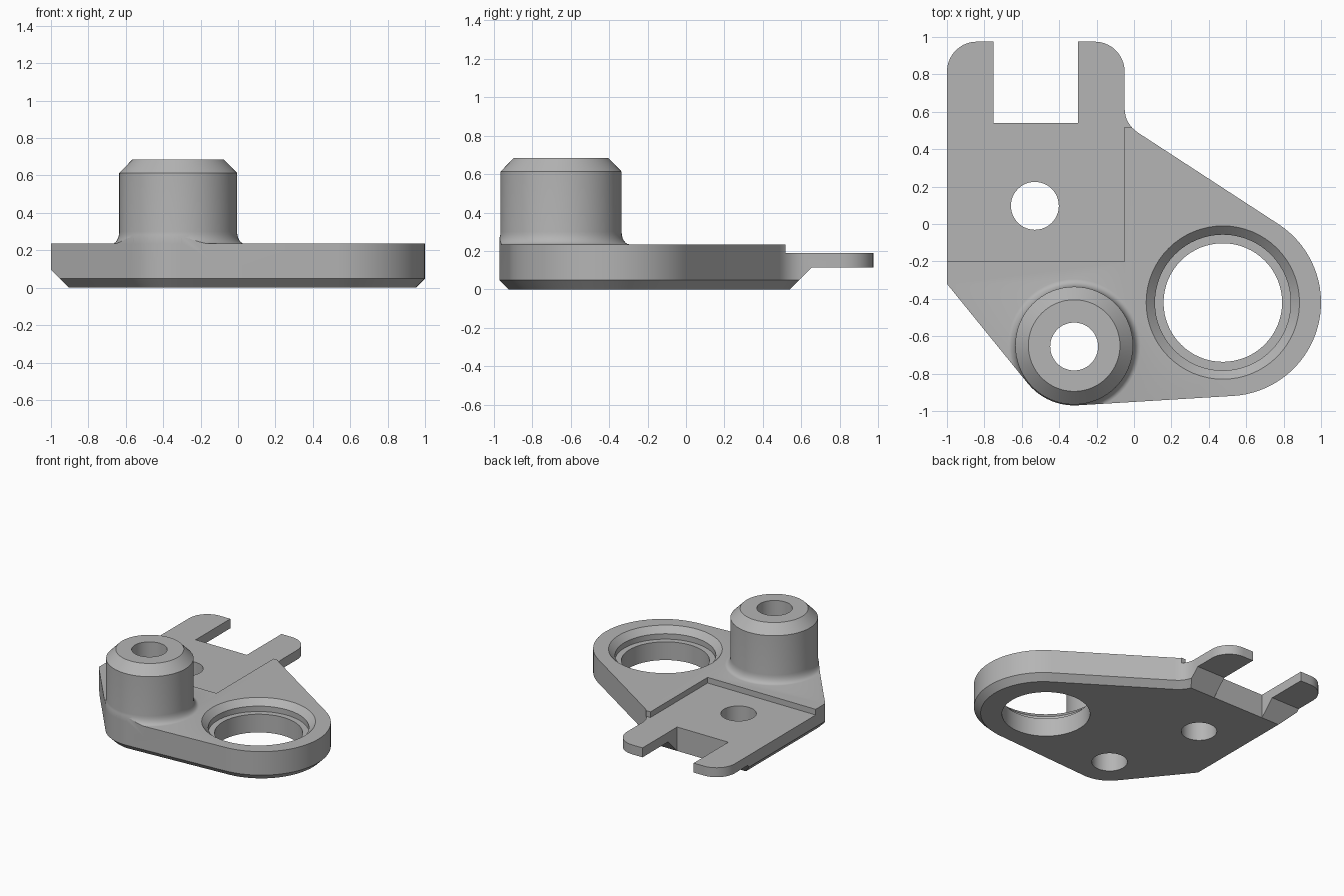
import bpy, bmesh, math
from mathutils import Vector

cube = bpy.data.objects.get("Cube")
if cube:
    bpy.data.objects.remove(cube, do_unlink=True)

metal = bpy.data.materials.new("plain grey")
metal.use_nodes = True
grey = (0.46, 0.46, 0.46, 1)
metal.diffuse_color = grey
metal.node_tree.nodes["Principled BSDF"].inputs["Base Color"].default_value = grey


def rings_to_object(name, rings):
    """Loft a closed solid through matching rings of points."""
    bm = bmesh.new()
    loops = [[bm.verts.new(p) for p in ring] for ring in rings]
    for a, b in zip(loops, loops[1:]):
        for i in range(len(a)):
            j = (i + 1) % len(a)
            bm.faces.new((a[i], a[j], b[j], b[i]))
    bm.faces.new(loops[0])
    bm.faces.new(loops[-1])
    bmesh.ops.recalc_face_normals(bm, faces=bm.faces)
    mesh = bpy.data.meshes.new(name)
    bm.to_mesh(mesh)
    bm.free()
    mesh.materials.append(metal)
    obj = bpy.data.objects.new(name, mesh)
    bpy.context.collection.objects.link(obj)
    return obj


def flat(points, z):
    return [(x, y, z) for x, y in points]


def arc(cx, cy, r, start, end, steps):
    angles = [math.radians(start + (end - start) * i / steps) for i in range(steps + 1)]
    return [(cx + r * math.cos(a), cy + r * math.sin(a)) for a in angles]


def lathe(name, cx, cy, profile, steps=64):
    return rings_to_object(name, [flat(arc(cx, cy, r, 0, 360, steps)[:-1], z)
                                  for r, z in profile])


def box(name, x0, x1, y0, y1, z0, z1):
    base = [(x0, y0), (x1, y0), (x1, y1), (x0, y1)]
    return rings_to_object(name, [flat(base, z0), flat(base, z1)])


def inset(points, d):
    """Mitred inward offset of a counter-clockwise outline."""
    result = []
    for i, p in enumerate(points):
        p = Vector(p)
        e1 = (p - Vector(points[i - 1])).normalized()
        e2 = (Vector(points[(i + 1) % len(points)]) - p).normalized()
        n1, n2 = Vector((-e1.y, e1.x)), Vector((-e2.y, e2.x))
        result.append(tuple(p + (n1 + n2) * d / (1 + n1.dot(n2))))
    return result


def combine(target, other, operation):
    mod = target.modifiers.new(operation, 'BOOLEAN')
    mod.operation = operation
    mod.solver = 'EXACT'
    mod.object = other
    bpy.context.view_layer.objects.active = target
    bpy.ops.object.modifier_apply(modifier=mod.name)
    bpy.data.objects.remove(other, do_unlink=True)


# Outline: boss end, ring end, blend into the tab, rounded tab corners
blend = []
a, b, c = Vector((0.025, 0.486)), Vector((-0.05, 0.535)), Vector((-0.05, 0.62))
for i in range(9):
    t = i / 8
    blend.append(tuple(a * (1 - t) ** 2 + b * 2 * t * (1 - t) + c * t * t))
outline = ([(-1, -0.32)]
           + arc(-0.32, -0.65, 0.32, 219, 273.5, 16)
           + arc(0.5, -0.42, 0.5, -86.5, 56.8, 36)
           + blend
           + arc(-0.21, 0.815, 0.16, 0, 90, 10)
           + arc(-0.84, 0.815, 0.16, 90, 180, 10))

top = 0.235
plate = rings_to_object("bracket", [flat(inset(outline, 0.048), 0),
                                    flat(outline, 0.048), flat(outline, top)])

# Recess on top, with the thin tab behind it
combine(plate, box("recess", -1.2, -0.05, -0.2, 1.2, 0.19, 0.4), 'DIFFERENCE')
combine(plate, box("tab_top", -1.2, 0.2, 0.518, 1.2, 0.19, 0.4), 'DIFFERENCE')

# Sloped underside of the tab
slope = [(0.44, -0.1), (0.655, 0.115), (1.2, 0.115), (1.2, -0.1)]
combine(plate, rings_to_object("tab_underside", [[(x, y, z) for y, z in slope]
                                                 for x in (-1.2, 0.3)]), 'DIFFERENCE')

# Wider chamfer under the straight side
wedge = [(-0.805, -0.1), (-1.1, 0.195), (-1.1, -0.1)]
combine(plate, rings_to_object("side_chamfer", [[(x, y, z) for x, z in wedge]
                                                for y in (-0.6, 1.2)]), 'DIFFERENCE')

# Slot between the prongs
combine(plate, box("slot", -0.75, -0.3, 0.54, 1.2, -0.1, 0.5), 'DIFFERENCE')

# Boss with flared foot, trimmed to the plate edge
foot = [(0.315 + 0.04 * (1 - math.sin(math.radians(k))),
         top + 0.065 * (1 - math.cos(math.radians(k)))) for k in range(0, 91, 15)]
boss = lathe("boss", -0.32, -0.65, [(0.355, 0.15)] + foot + [(0.315, 0.613), (0.245, 0.685)])
combine(boss, rings_to_object("trim", [flat(outline, 0.1), flat(outline, 0.9)]), 'INTERSECT')
combine(plate, boss, 'UNION')

# Through holes and the stepped ring seat
combine(plate, lathe("boss_hole", -0.32, -0.655, [(0.128, -0.1), (0.128, 0.9)], 48), 'DIFFERENCE')
combine(plate, lathe("tab_hole", -0.53, 0.097, [(0.128, -0.1), (0.128, 0.9)], 48), 'DIFFERENCE')
combine(plate, lathe("ring_seat", 0.475, -0.42,
                     [(0.317, -0.1), (0.317, 0.145), (0.363, 0.145), (0.363, 0.188),
                      (0.41, top), (0.41, 0.4)]), 'DIFFERENCE')

# Smooth curved walls, crisp edges
bpy.ops.object.select_all(action='DESELECT')
plate.select_set(True)
bpy.context.view_layer.objects.active = plate
bpy.ops.object.shade_smooth_by_angle(angle=math.radians(25))
